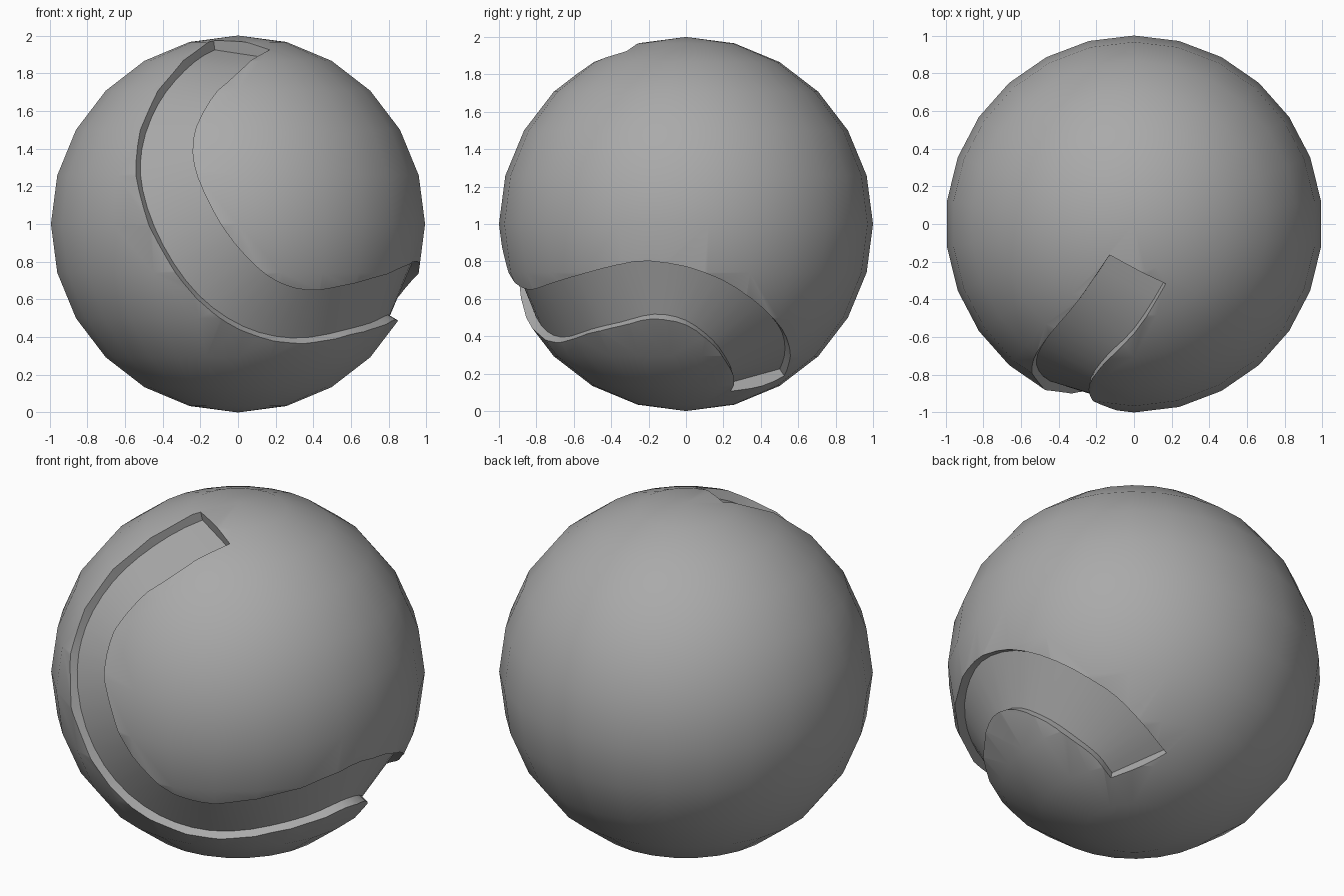
import bpy, bmesh, math
from mathutils import Vector

if "Cube" in bpy.data.objects:
    bpy.data.objects.remove(bpy.data.objects["Cube"])

DEPTH = 0.055
CENTRE = Vector((0, 0, 1))

mat = bpy.data.materials.new("plain grey")
mat.diffuse_color = (0.4, 0.4, 0.4, 1)
mat.use_nodes = True
mat.node_tree.nodes["Principled BSDF"].inputs["Base Color"].default_value = mat.diffuse_color


def front(x, z):
    """Point on the ball seen in the front view."""
    return Vector((x, -math.sqrt(max(0, 1 - x * x - (z - 1) ** 2)), z - 1))


def right(y, z):
    """Point on the ball seen in the right view."""
    return Vector((math.sqrt(max(0, 1 - y * y - (z - 1) ** 2)), y, z - 1))


def make_object(name, bm):
    bmesh.ops.recalc_face_normals(bm, faces=bm.faces)
    mesh = bpy.data.meshes.new(name)
    bm.to_mesh(mesh)
    bm.free()
    ob = bpy.data.objects.new(name, mesh)
    bpy.context.collection.objects.link(ob)
    mesh.materials.append(mat)
    return ob


# Ball: 26 segments, 12 rings, a vertex column on the y axis
bm = bmesh.new()
SEG, RINGS = 26, 12
top, bottom = bm.verts.new((0, 0, 2)), bm.verts.new((0, 0, 0))
rings = []
for r in range(1, RINGS):
    t = math.pi * r / RINGS
    rings.append([bm.verts.new((math.sin(t) * math.sin(2 * math.pi * s / SEG),
                                math.sin(t) * math.cos(2 * math.pi * s / SEG),
                                1 + math.cos(t))) for s in range(SEG)])
for s in range(SEG):
    n = (s + 1) % SEG
    bm.faces.new((top, rings[0][s], rings[0][n]))
    bm.faces.new((bottom, rings[-1][n], rings[-1][s]))
    for a, b in zip(rings, rings[1:]):
        bm.faces.new((a[s], b[s], b[n], a[n]))
for f in bm.faces:
    f.smooth = True
ball = make_object("ball", bm)

# Groove rims: outer and inner edge in matching pairs
outer = [Vector((-.13, -.165, .978)), front(-.3, 1.86), front(-.45, 1.67),
         front(-.54, 1.42), front(-.535, 1.19), front(-.42, .88),
         front(-.22, .6), front(.03, .425), front(.3, .36), front(.6, .405),
         right(-.37, .445), right(-.18, .49), right(0, .455), right(.15, .345),
         right(.23, .235), right(.26, .16), right(.24, .10)]
inner = [Vector((.17, -.32, .932)), front(0, 1.81), front(-.15, 1.66),
         front(-.24, 1.45), front(-.215, 1.25), front(-.08, .98),
         front(.1, .77), front(.26, .67), front(.42, .645), front(.65, .69),
         right(-.45, .76), right(-.2, .8), right(.1, .74), right(.35, .6),
         right(.52, .43), right(.56, .30), right(.53, .18)]


def smooth_path(pts, steps=3):
    """Catmull-Rom curve through the points, kept on the unit ball."""
    p = [2 * pts[0] - pts[1]] + pts + [2 * pts[-1] - pts[-2]]
    out = []
    for i in range(1, len(p) - 2):
        for k in range(steps):
            t = k / steps
            a, b, c, d = p[i - 1:i + 3]
            out.append((0.5 * (2 * b + (c - a) * t + (2 * a - 5 * b + 4 * c - d) * t * t
                               + (3 * b - a - 3 * c + d) * t ** 3)).normalized())
    return out + [pts[-1].normalized()]


# Groove cutter: four-sided bar following both rims
bm = bmesh.new()
loops = []
for o, i in zip(smooth_path(outer), smooth_path(inner)):
    loops.append([bm.verts.new(CENTRE + v) for v in
                  (o * (1 - DEPTH), i * (1 - DEPTH), i * 1.12, o * 1.12)])
for a, b in zip(loops, loops[1:]):
    for k in range(4):
        n = (k + 1) % 4
        bm.faces.new((a[k], a[n], b[n], b[k]))
bm.faces.new(loops[0])
bm.faces.new(loops[-1])
bmesh.ops.triangulate(bm, faces=bm.faces)
cutter = make_object("groove_cutter", bm)
cutter.hide_render = True

# Cut the groove and bake the result
mod = ball.modifiers.new("groove", 'BOOLEAN')
mod.operation = 'DIFFERENCE'
mod.solver = 'EXACT'
mod.object = cutter
bpy.context.view_layer.objects.active = ball
ball.select_set(True)
bpy.ops.object.modifier_apply(modifier="groove")
bpy.data.objects.remove(cutter)

# Ball smooth, groove crisp
cutter_ob = None
bpy.ops.object.select_all(action='DESELECT')
ball.select_set(True)
bpy.ops.object.shade_smooth_by_angle(angle=math.radians(30))
